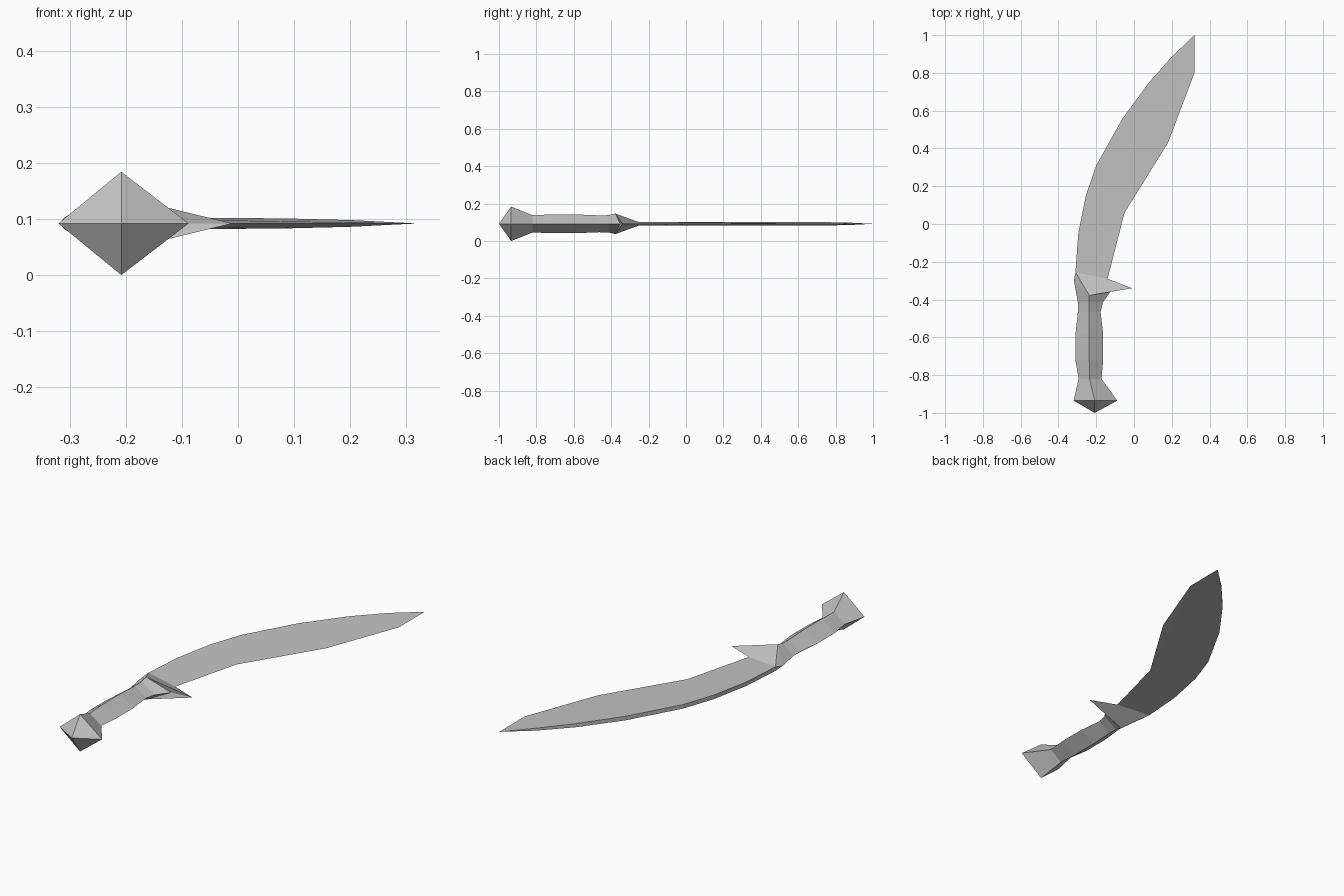
import bpy
import bmesh

MID = 0.092  # height of the flat symmetry plane

cube = bpy.data.objects.get("Cube")
if cube:
    bpy.data.objects.remove(cube, do_unlink=True)

steel = bpy.data.materials.new("grey_steel")
steel.use_nodes = True
grey = (0.55, 0.55, 0.55, 1)
steel.diffuse_color = grey
steel.node_tree.nodes["Principled BSDF"].inputs["Base Color"].default_value = grey


def finish(name, bm):
    """Turn a bmesh into a flat shaded object."""
    bmesh.ops.remove_doubles(bm, verts=bm.verts, dist=0.0001)
    bmesh.ops.recalc_face_normals(bm, faces=bm.faces)
    mesh = bpy.data.meshes.new(name)
    bm.to_mesh(mesh)
    bm.free()
    mesh.materials.append(steel)
    obj = bpy.data.objects.new(name, mesh)
    bpy.context.collection.objects.link(obj)
    return obj


def add_face(bm, points):
    return bm.faces.new([bm.verts.new(p) for p in points])


def add_mirrored(bm, points):
    """Add a face above the symmetry plane and its twin below."""
    for side in (1, -1):
        add_face(bm, [(x, y, MID + side * h) for x, y, h in points])


def loft_diamonds(name, rings):
    """Skin diamond sections given as (left, ridge, right, y, half height)."""
    bm = bmesh.new()
    for near, far in zip(rings, rings[1:]):
        for outer in (0, 2):
            add_mirrored(bm, [
                (near[outer], near[3], 0),
                (far[outer], far[3], 0),
                (far[1], far[3], far[4]),
                (near[1], near[3], near[4]),
            ])
    return finish(name, bm)


# Grip: a diamond section that swells in the middle
neck = (-0.293, -0.235, -0.172, -0.82, 0.046)
grip_end = (-0.297, -0.237, -0.165, -0.415, 0.046)
loft_diamonds("grip", [
    neck,
    (-0.31, -0.237, -0.163, -0.72, 0.05),
    (-0.31, -0.237, -0.163, -0.585, 0.05),
    (-0.297, -0.237, -0.177, -0.465, 0.045),
    grip_end,
])

# Pommel: flares out from the neck, then closes to a point
tip_x = -0.208
loft_diamonds("pommel", [
    (tip_x, tip_x, tip_x, -1.0, 0),
    (-0.32, tip_x, -0.088, -0.935, 0.092),
    neck,
])

# Blade outline: spine as (x, y, half thickness), cutting edge is sharp
spine = [
    (-0.31, -0.255, 0.01), (-0.295, -0.05, 0.01), (-0.255, 0.15, 0.01),
    (-0.2, 0.31, 0.01), (-0.06, 0.56, 0.01), (0.08, 0.75, 0.009),
    (0.2, 0.885, 0.006), (0.32, 1.0, 0),
]
edge = [
    (-0.14, -0.29, 0), (-0.05, 0.06, 0), (0.18, 0.43, 0), (0.32, 0.8, 0),
]

# Guard: facets from the grip to the blade root, with a spike on one side
ridge = (-0.237, -0.378, 0.055)
heel = (-0.318, -0.3, 0)
spike = (-0.01, -0.34, 0)
collar = (-0.12, -0.352, 0)
left, top, right, y, height = grip_end
grip_top = (top, y, height)
bm = bmesh.new()
for facet in (
    [(left, y, 0), heel, ridge, grip_top],
    [(right, y, 0), collar, ridge, grip_top],
    [collar, spike, ridge],
    [ridge, spike, edge[0]],
    [ridge, edge[0], spine[0]],
    [ridge, spine[0], heel],
):
    add_mirrored(bm, facet)
root_x, root_y, root_h = spine[0]
add_face(bm, [heel[:2] + (MID,),
              (root_x, root_y, MID + root_h),
              (root_x, root_y, MID - root_h)])
finish("guard", bm)

# Blade: two cheeks joined along the thick spine
bm = bmesh.new()
add_mirrored(bm, edge + spine[::-1])
for a, b in zip(spine, spine[1:]):
    corners = [(a, 1), (b, 1), (b, -1), (a, -1)]
    if b[2] == 0:
        corners.pop(2)
    add_face(bm, [(p[0], p[1], MID + s * p[2]) for p, s in corners])
finish("blade", bm)
